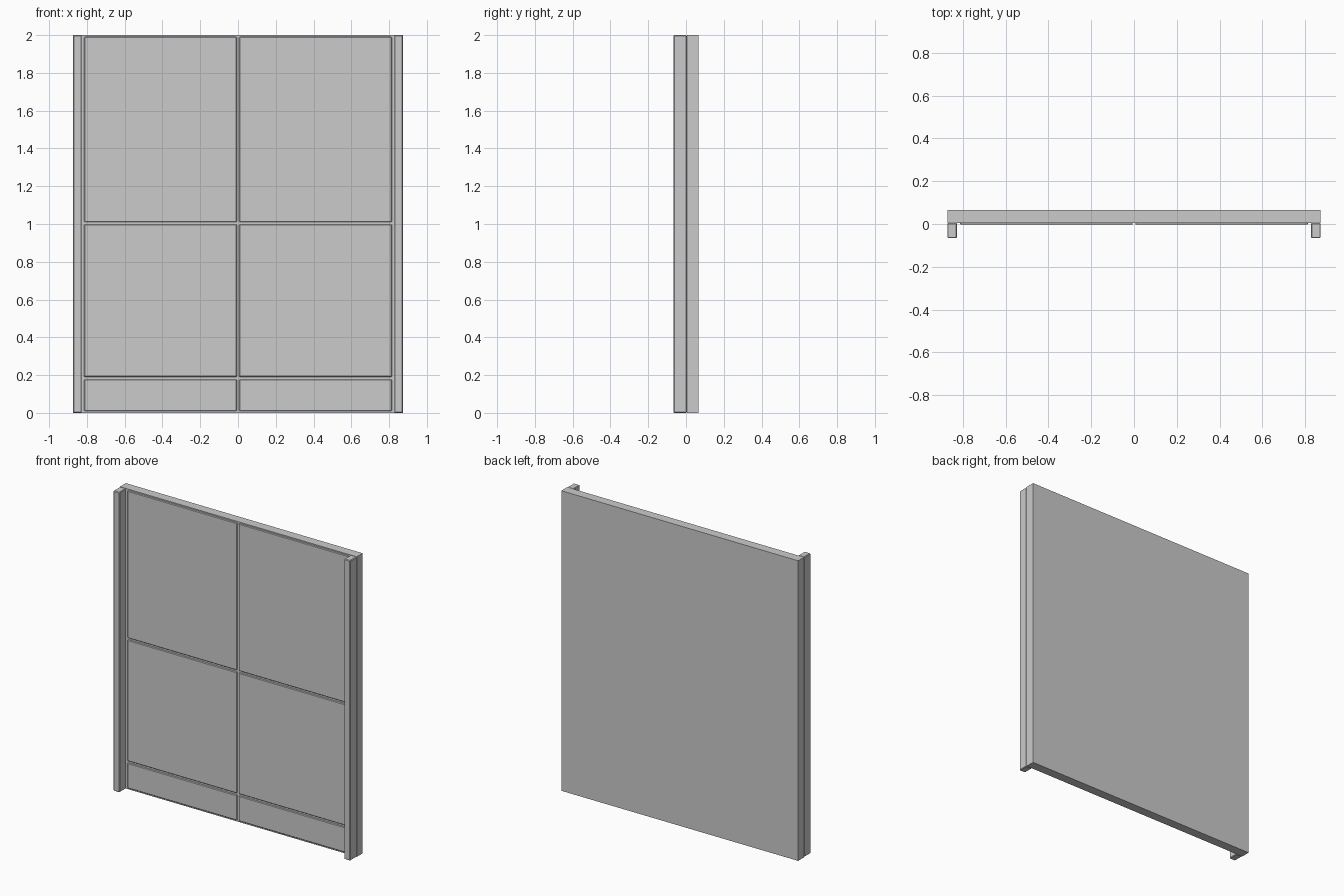
import bpy

if "Cube" in bpy.data.objects:
    bpy.data.objects.remove(bpy.data.objects["Cube"])


def box(name, x0, x1, y0, y1, z0, z1, bevel=0.0):
    """Axis-aligned box from its limits, with an optional small chamfer."""
    bpy.ops.mesh.primitive_cube_add(
        size=1, location=((x0 + x1) / 2, (y0 + y1) / 2, (z0 + z1) / 2))
    ob = bpy.context.object
    ob.name = name
    ob.scale = (x1 - x0, y1 - y0, z1 - z0)
    bpy.ops.object.transform_apply(location=False, rotation=False, scale=True)
    if bevel:
        mod = ob.modifiers.new("edge_chamfer", 'BEVEL')
        mod.width = bevel
        mod.segments = 1
    return ob


HALF_W, HALF_D, HEIGHT = 0.873, 0.066, 2.0
FACE = 0.004  # front face of the backing wall

# Backing wall
box("backing_wall", -HALF_W, HALF_W, FACE, HALF_D, 0, HEIGHT)

# Edge posts and thin cladding panels, mirrored left and right
rows = {"lower": (0.009, 0.178), "middle": (0.19, 0.998), "upper": (1.01, 1.992)}
for side, s in (("left", -1), ("right", 1)):
    xs = sorted((s * 0.828, s * HALF_W))
    box(f"{side}_post", *xs, -HALF_D, FACE, 0, HEIGHT, 0.004)
    xs = sorted((s * 0.006, s * 0.814))
    for row, (z0, z1) in rows.items():
        box(f"{side}_{row}_panel", *xs, -0.003, FACE + 0.006, z0, z1, 0.004)
